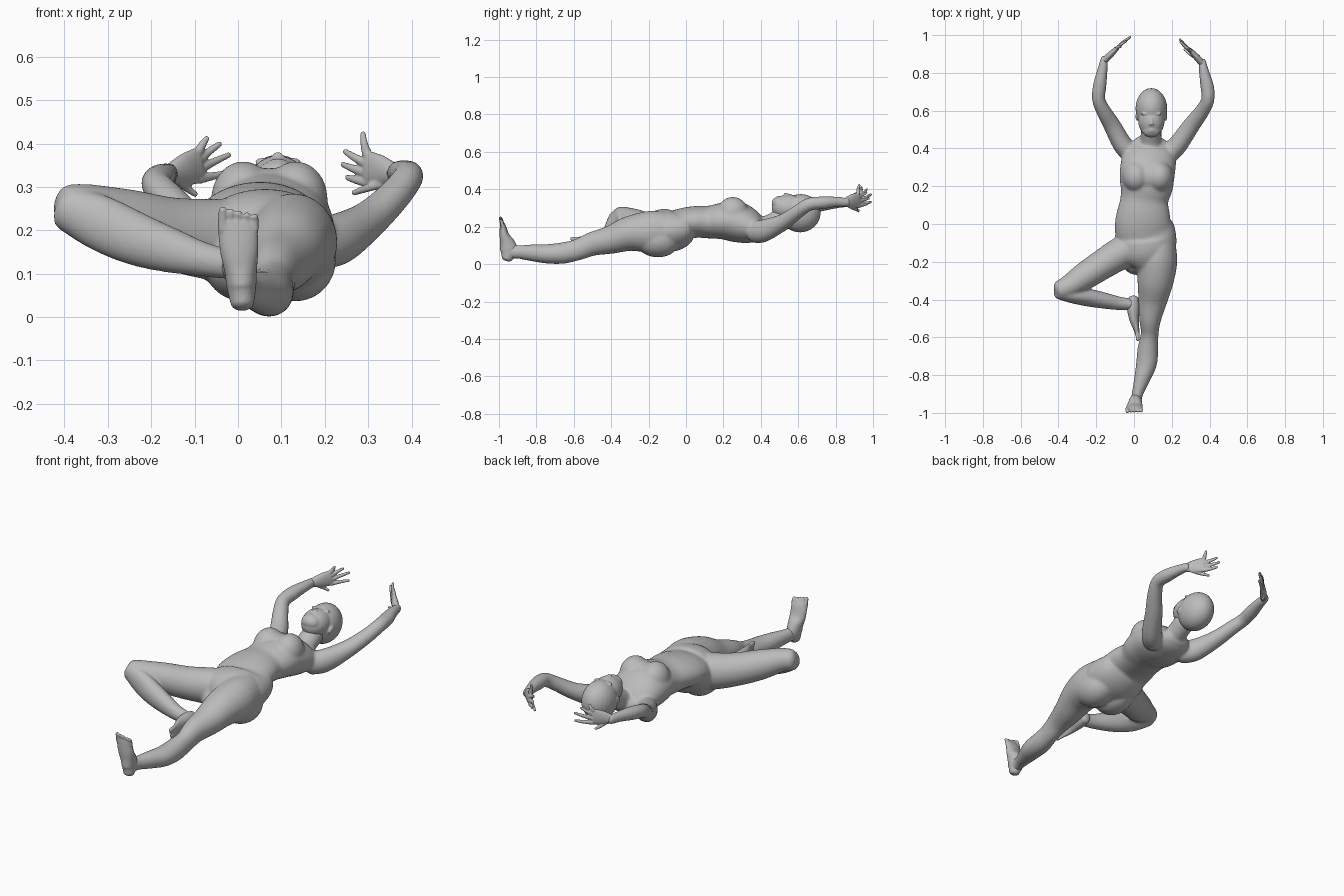
import bpy, bmesh, math
from mathutils import Vector, Matrix

skin = bpy.data.materials.new("plain_grey")
skin.diffuse_color = (0.5, 0.5, 0.5, 1)
Z, Y = Vector((0, 0, 1)), Vector((0, 1, 0))


def spline(pts, n=5):
    """Catmull-Rom through rows of (x, y, z, half width, half height)."""
    pts = [Vector(p) for p in pts]
    out = []
    for i in range(len(pts) - 1):
        a, b, c, d = pts[max(i - 1, 0)], pts[i], pts[i + 1], pts[min(i + 2, len(pts) - 1)]
        for k in range(n):
            t = k / n
            out.append(0.5 * (2 * b + (c - a) * t + (2 * a - 5 * b + 4 * c - d) * t * t
                              + (3 * b - a - 3 * c + d) * t ** 3))
    return out + [pts[-1]]


def tube(bm, pts, ref=Z, seg=24):
    """Closed elliptical loft with rounded ends; half height lies along ref."""
    rows = spline(pts)
    pos = [Vector(r[:3]) for r in rows]
    rings = []

    def ring(c, t, ra, rb):
        b = (ref - t * ref.dot(t)).normalized()
        a = t.cross(b)
        rings.append([bm.verts.new(c + a * ra * math.cos(2 * math.pi * k / seg)
                                   + b * rb * math.sin(2 * math.pi * k / seg)) for k in range(seg)])

    last = len(rows) - 1
    for i, r in enumerate(rows):
        t = (pos[min(i + 1, last)] - pos[max(i - 1, 0)]).normalized()
        cap = 0.6 * min(r[3], r[4])
        if i == 0:
            for f in (0.98, 0.8, 0.45):
                ring(pos[i] - t * cap * f, t, r[3] * math.sqrt(1 - f * f), r[4] * math.sqrt(1 - f * f))
        ring(pos[i], t, r[3], r[4])
        if i == last:
            for f in (0.45, 0.8, 0.98):
                ring(pos[i] + t * cap * f, t, r[3] * math.sqrt(1 - f * f), r[4] * math.sqrt(1 - f * f))
    for p, q in zip(rings, rings[1:]):
        for k in range(seg):
            bm.faces.new((p[k], p[(k + 1) % seg], q[(k + 1) % seg], q[k]))
    bm.faces.new(rings[0][::-1])
    bm.faces.new(rings[-1])


def ball(bm, c, r, tilt=0):
    m = Matrix.Translation(c) @ Matrix.Rotation(tilt, 4, 'X') @ Matrix.Diagonal((*r, 1))
    bmesh.ops.create_uvsphere(bm, u_segments=24, v_segments=16, radius=1, matrix=m)


def finish(name, bm, voxel, smooth):
    """Fuse the overlapping volumes into one smooth skin."""
    bmesh.ops.recalc_face_normals(bm, faces=bm.faces)
    me = bpy.data.meshes.new(name)
    bm.to_mesh(me)
    bm.free()
    me.materials.append(skin)
    ob = bpy.data.objects.new(name, me)
    bpy.context.collection.objects.link(ob)
    bpy.context.view_layer.objects.active = ob
    ob.select_set(True)
    rm = ob.modifiers.new("fuse", 'REMESH')
    rm.mode, rm.voxel_size, rm.use_smooth_shade = 'VOXEL', voxel, True
    sm = ob.modifiers.new("soften", 'SMOOTH')
    sm.factor, sm.iterations = 0.5, smooth
    for m in ("fuse", "soften"):
        bpy.ops.object.modifier_apply(modifier=m)
    bpy.ops.object.shade_smooth()
    ob.select_set(False)


# Body: torso, neck, legs and arms
bm = bmesh.new()
tube(bm, [(.08, -.21, .165, .09, .09), (.065, -.14, .177, .155, .114), (.06, -.06, .185, .162, .112),
          (.048, 0, .217, .15, .087), (.05, .06, .226, .14, .085), (.055, .13, .225, .127, .088),
          (.066, .2, .23, .14, .099), (.07, .27, .225, .146, .108), (.08, .34, .202, .143, .094),
          (.086, .4, .186, .125, .066), (.09, .44, .19, .085, .046)], seg=40)
tube(bm, [(.085, .36, .185, .07, .06), (.089, .44, .21, .057, .052), (.092, .52, .25, .054, .055)])
# chest and seat masses
ball(bm, (.075, .25, .25), (.11, .09, .094))
for x in (.012, .133):
    ball(bm, (x, .25, .272), (.074, .085, .087))
for x in (.012, .132):
    ball(bm, (x, -.15, .13), (.094, .12, .094))
# straight leg
tube(bm, [(.13, -.12, .17, .094, .112), (.125, -.2, .172, .104, .112), (.114, -.3, .163, .096, .094),
          (.1, -.4, .131, .078, .076), (.086, -.5, .108, .059, .064), (.083, -.58, .077, .047, .057),
          (.074, -.66, .059, .055, .057), (.066, -.74, .055, .055, .052), (.043, -.82, .06, .043, .045),
          (.018, -.9, .065, .03, .036), (.01, -.95, .065, .029, .038)])
# bent leg
tube(bm, [(.01, -.12, .175, .085, .1), (-.07, -.155, .18, .086, .093), (-.16, -.21, .193, .08, .084),
          (-.26, -.275, .22, .073, .076), (-.345, -.33, .247, .06, .06), (-.39, -.35, .252, .053, .054)])
tube(bm, [(-.392, -.355, .25, .045, .052), (-.32, -.378, .218, .043, .064), (-.24, -.39, .182, .047, .062),
          (-.16, -.405, .155, .043, .053), (-.08, -.42, .133, .036, .04), (-.01, -.425, .12, .03, .034)])
# arms, wrist ends meet the hands
tube(bm, [(-.01, .37, .175, .055, .06), (-.06, .42, .183, .052, .06), (-.115, .52, .223, .046, .044),
          (-.162, .6, .275, .039, .037), (-.187, .66, .303, .035, .035), (-.182, .73, .317, .036, .034),
          (-.168, .81, .327, .028, .028), (-.156, .88, .33, .019, .024)])
tube(bm, [(.18, .37, .172, .055, .06), (.232, .42, .18, .052, .06), (.302, .52, .225, .046, .044),
          (.362, .6, .282, .039, .037), (.391, .66, .32, .035, .035), (.387, .73, .328, .036, .034),
          (.372, .8, .333, .028, .028), (.361, .865, .33, .019, .024)])
finish("body", bm, .0065, 12)

# Head with nose, brows, lips, eyes and ears
bm = bmesh.new()
ball(bm, (.092, .612, .272), (.084, .108, .102), .2)
ball(bm, (.092, .548, .302), (.07, .09, .07))
ball(bm, (.092, .498, .324), (.05, .04, .038))
tube(bm, [(.092, .572, .362, .007, .007), (.092, .545, .37, .008, .008), (.092, .528, .372, .013, .009)], seg=12)
ball(bm, (.092, .5, .358), (.022, .005, .008))
ball(bm, (.092, .492, .357), (.019, .005, .008))
for s in (-1, 1):
    ball(bm, (.092 + s * .031, .583, .358), (.023, .007, .01))
    ball(bm, (.092 + s * .03, .564, .354), (.014, .007, .01))
    ball(bm, (.092 + s * .075, .57, .275), (.009, .026, .017), .5)
finish("head", bm, .0045, 4)


# Hands: palm, four fingers and a thumb from listed tips
def hand(name, wrist, knuckle, tips):
    bm = bmesh.new()
    w, k = Vector(wrist), Vector(knuckle)
    mid = w.lerp(k, .5)
    tube(bm, [(*w, .018, .023), (*mid, .017, .037), (*k, .012, .042)])
    for i, tip in enumerate(tips):
        t = Vector(tip)
        thumb = i == 4
        base = w.lerp(k, .35) - Z * .024 if thumb else k + Z * (.032 - .0213 * i)
        bend = base.lerp(t, .5) + (t - base).cross(Z).normalized() * -.004
        tube(bm, [(*base, .01, .012), (*bend, .0085, .0095), (*t, .006, .0065)], seg=12)
    finish(name, bm, .0035, 2)


hand("hand_left", (-.157, .865, .33), (-.09, .93, .35),
     [(-.071, .937, .413), (-.041, .967, .4), (-.02, .99, .374), (-.02, .988, .332), (-.097, .922, .282)])
hand("hand_right", (.362, .85, .33), (.298, .92, .342),
     [(.288, .927, .424), (.246, .965, .382), (.241, .978, .352), (.251, .972, .322), (.266, .925, .286)])

# Feet
bm = bmesh.new()
tube(bm, [(.01, -.957, .032, .027, .03), (.008, -.947, .07, .034, .047), (.006, -.955, .11, .038, .041),
          (.003, -.97, .15, .044, .027), (0, -.979, .2, .046, .017), (0, -.984, .22, .044, .011)], ref=Y)
for i in range(5):
    x = -.035 + i * .0185
    r = .0115 if i == 0 else .009
    tube(bm, [(x, -.981, .2, r, r), (x, -.985, .225, r, r), (x, -.993, .249 - .004 * i, r * .8, r * .8)], ref=Y, seg=12)
finish("foot_straight_leg", bm, .004, 4)
bm = bmesh.new()
tube(bm, [(-.002, -.395, .118, .027, .033), (-.004, -.44, .118, .034, .039), (0, -.5, .113, .026, .041),
          (.011, -.55, .107, .017, .043), (.018, -.585, .103, .011, .041)])
for i in range(5):
    z = .136 - i * .017
    r = .0105 if i == 0 else .008
    tube(bm, [(.018, -.575, z, r, r), (.019, -.598, z, r, r), (.02, -.615 + .004 * i, z, r * .8, r * .8)], seg=12)
finish("foot_bent_leg", bm, .004, 3)
